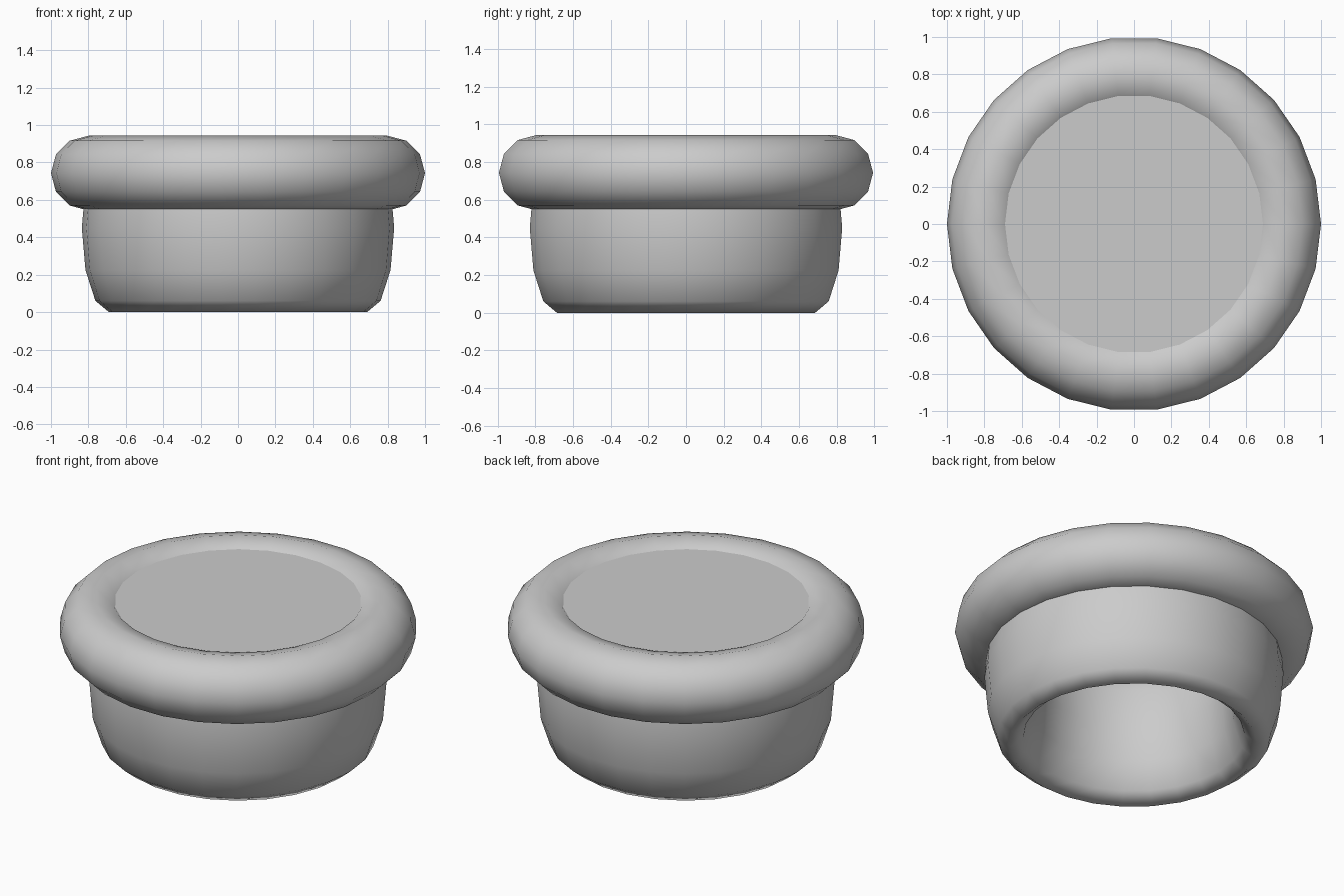
import bpy

if "Cube" in bpy.data.objects:
    bpy.data.objects.remove(bpy.data.objects["Cube"])

SIDES = 26


def ring(name, major, minor, z, stretch=1.0):
    """Smooth ring with a 12-sided, optionally tall, cross-section."""
    bpy.ops.mesh.primitive_torus_add(
        major_radius=major, minor_radius=minor,
        major_segments=SIDES, minor_segments=12, location=(0, 0, z))
    obj = bpy.context.object
    obj.name = name
    obj.scale.z = stretch
    bpy.ops.object.transform_apply(location=True, rotation=False, scale=True)
    bpy.ops.object.shade_smooth()
    return obj


# Fat round rim
ring("rim", 0.80, 0.20, 0.743)

# Tall hollow wall with a rolled lower lip
ring("base_wall", 0.69, 0.145, 0.45, stretch=0.45 / 0.145)

# Flat top plate set just below the crest of the rim
bpy.ops.mesh.primitive_circle_add(
    vertices=SIDES, radius=0.695, fill_type='NGON',
    location=(0, 0, 0.906), rotation=(0, 0, 1.5707963))
bpy.context.object.name = "top_plate"
